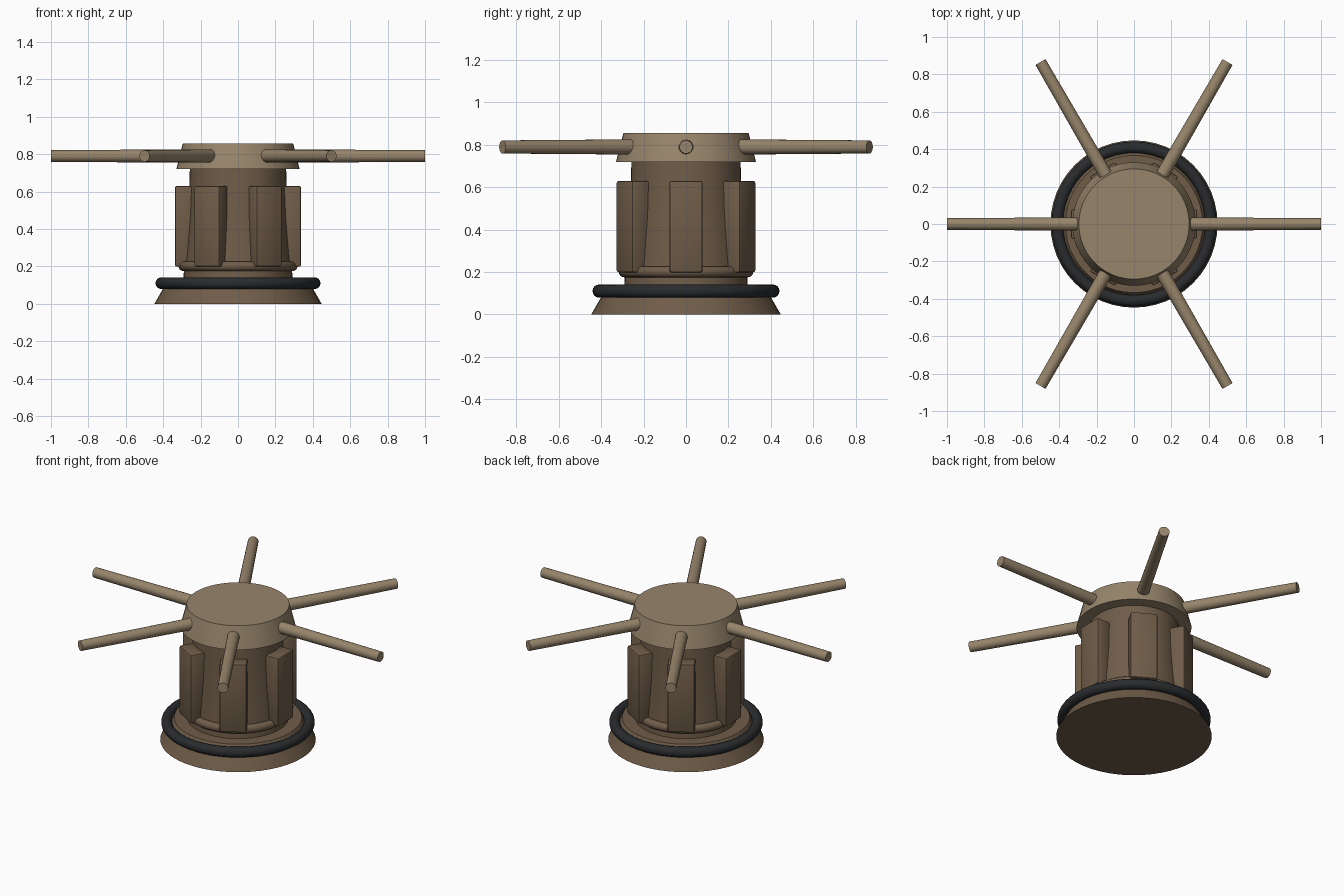
import bpy, bmesh, math
from mathutils import Matrix

if "Cube" in bpy.data.objects:
    bpy.data.objects.remove(bpy.data.objects["Cube"])


def material(name, rgb):
    m = bpy.data.materials.new(name)
    m.diffuse_color = (*rgb, 1)
    m.use_nodes = True
    m.node_tree.nodes["Principled BSDF"].inputs["Base Color"].default_value = m.diffuse_color
    return m


DARK_WOOD = material("dark wood", (0.16, 0.108, 0.066))
LIGHT_WOOD = material("light wood", (0.31, 0.235, 0.148))
IRON = material("black iron", (0.022, 0.024, 0.027))


def finish(name, bm, mat, sharp=None):
    bmesh.ops.recalc_face_normals(bm, faces=bm.faces)
    me = bpy.data.meshes.new(name)
    bm.to_mesh(me)
    bm.free()
    me.materials.append(mat)
    ob = bpy.data.objects.new(name, me)
    bpy.context.collection.objects.link(ob)
    bpy.ops.object.select_all(action='DESELECT')
    ob.select_set(True)
    bpy.context.view_layer.objects.active = ob
    if sharp is not None:
        bpy.ops.object.shade_smooth_by_angle(angle=math.radians(sharp))
    return ob


def lathe(name, profile, mat, sides=48, closed=False, sharp=35):
    """Turn (radius, z) points round the z axis; open profiles get end caps."""
    bm = bmesh.new()
    rings = [[bm.verts.new((r * math.cos(math.tau * i / sides),
                            r * math.sin(math.tau * i / sides), z))
              for i in range(sides)] for r, z in profile]
    pairs = list(zip(rings, rings[1:]))
    if closed:
        pairs.append((rings[-1], rings[0]))
    else:
        bm.faces.new(rings[0])
        bm.faces.new(rings[-1])
    for a, b in pairs:
        for i in range(sides):
            j = (i + 1) % sides
            bm.faces.new((a[i], a[j], b[j], b[i]))
    return finish(name, bm, mat, sharp)


def torus(name, major, minor, z, mat, n=16):
    prof = [(major + minor * math.cos(math.tau * k / n),
             z + minor * math.sin(math.tau * k / n)) for k in range(n)]
    return lathe(name, prof, mat, closed=True, sharp=60)


# Base plate and its iron hoop
lathe("base", [(0.447, 0), (0.367, 0.14)], DARK_WOOD)
torus("iron_hoop", 0.41, 0.031, 0.11, IRON)

# Barrel with slightly hollow taper, and the foot ring below the ribs
lathe("barrel", [(0.292, 0.13), (0.288, 0.2), (0.277, 0.33), (0.267, 0.46),
                 (0.261, 0.6), (0.257, 0.74)], DARK_WOOD)
torus("foot_ring", 0.292, 0.026, 0.201, DARK_WOOD)

# Drum head
lathe("drum_head", [(0.33, 0.72), (0.295, 0.857)], LIGHT_WOOD)

for k in range(6):
    turn = Matrix.Rotation(k * math.tau / 6, 4, 'Z')

    # Upright rib on the barrel
    bm = bmesh.new()
    bmesh.ops.create_cube(bm, size=1, matrix=Matrix.Translation((0.29, 0, 0.414))
                          @ Matrix.Diagonal((0.094, 0.156, 0.432, 1)))
    bmesh.ops.bevel(bm, geom=bm.edges[:], offset=0.01, segments=2,
                    profile=0.5, affect='EDGES')
    bm.transform(turn)
    finish(f"rib_{k + 1}", bm, DARK_WOOD, 35)

    # Push bar, slightly thinner at the tip
    bm = bmesh.new()
    bmesh.ops.create_cone(bm, cap_ends=True, segments=20, radius1=0.036,
                          radius2=0.031, depth=0.75)
    bm.transform(turn @ Matrix.Translation((0.625, 0, 0.79))
                 @ Matrix.Rotation(math.pi / 2, 4, 'Y'))
    finish(f"push_bar_{k + 1}", bm, LIGHT_WOOD, 35)
